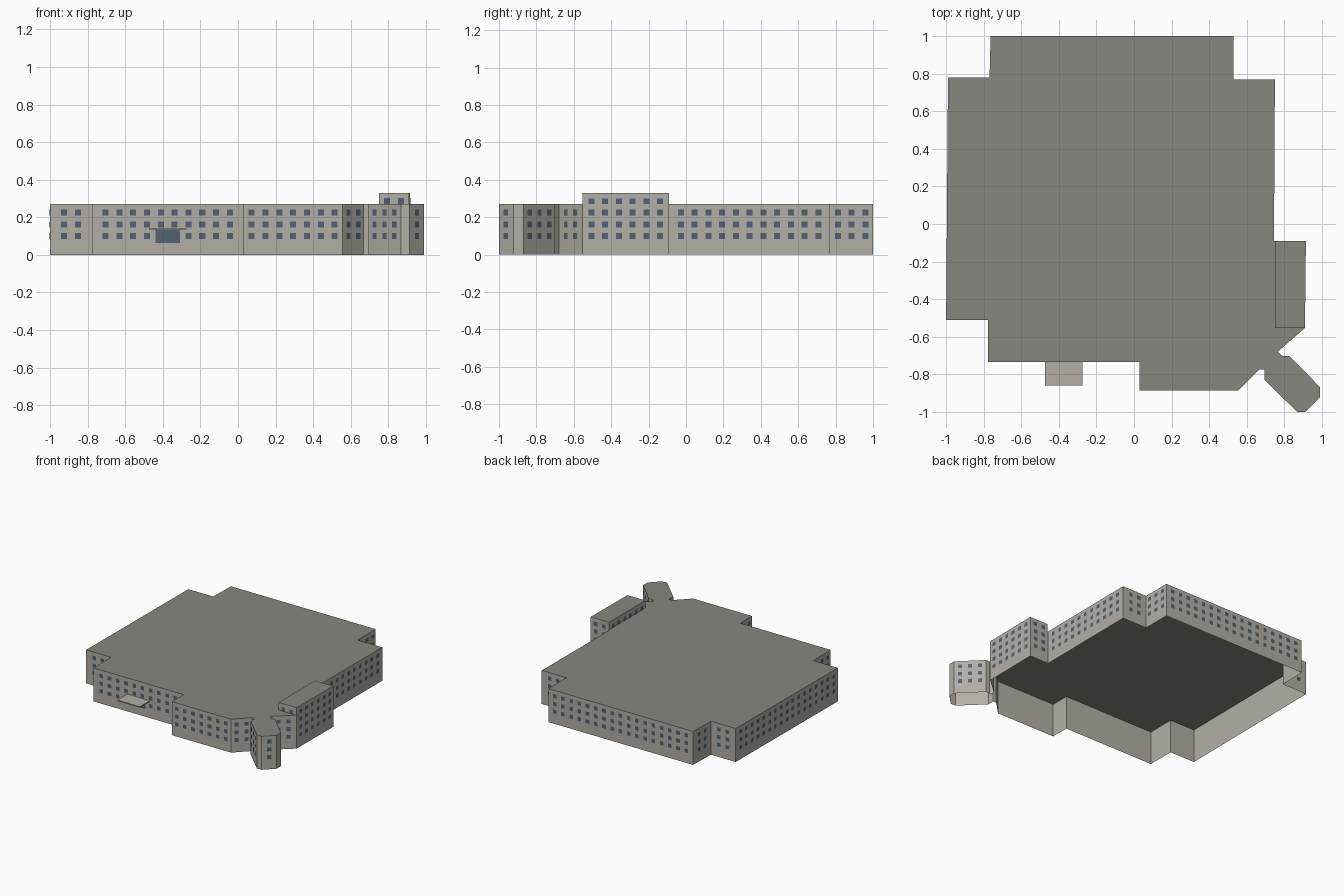
import bpy, bmesh, math
from mathutils import Vector

cube = bpy.data.objects.get("Cube")
if cube:
    bpy.data.objects.remove(cube, do_unlink=True)


def material(name, rgb):
    m = bpy.data.materials.new(name)
    m.use_nodes = True
    col = (*rgb, 1)
    m.diffuse_color = col
    m.node_tree.nodes["Principled BSDF"].inputs["Base Color"].default_value = col
    return m


WALL = material("warm_grey_wall", (0.45, 0.43, 0.385))
ROOF = material("dark_grey_roof", (0.25, 0.24, 0.21))
GLASS = material("slate_blue_glass", (0.085, 0.12, 0.17))

HEIGHT = 0.27
TOP = 0.33
BAY = 0.0735
ROWS = (0.1, 0.162, 0.225)
ATTIC = 0.286


def finish(bm, name, mats):
    mesh = bpy.data.meshes.new(name)
    bm.to_mesh(mesh)
    bm.free()
    for m in mats:
        mesh.materials.append(m)
    ob = bpy.data.objects.new(name, mesh)
    bpy.context.collection.objects.link(ob)
    return ob


def segments(points):
    return zip(points, points[1:] + points[:1])


def shell(name, points, z0, z1):
    """Walls and roof raised from a counter-clockwise plan, open below."""
    bm = bmesh.new()
    low = [bm.verts.new((x, y, z0)) for x, y in points]
    high = [bm.verts.new((x, y, z1)) for x, y in points]
    for i in range(len(points)):
        j = (i + 1) % len(points)
        bm.faces.new((low[i], low[j], high[j], high[i]))
    bm.faces.new(high).material_index = 1
    return finish(bm, name, (WALL, ROOF))


def pane(bm, centre, along, width, height):
    """A flat pane set just outside the wall."""
    out = Vector((along.y, -along.x, 0))
    c = centre + out * 0.003
    s, u = along * width / 2, Vector((0, 0, height / 2))
    bm.faces.new([bm.verts.new(p) for p in (c - s - u, c + s - u, c + s + u, c - s + u)])


def window_rows(bm, a, b, rows):
    a, b = Vector((*a, 0)), Vector((*b, 0))
    count = math.floor((b - a).length / 0.075 + 0.001)
    along = (b - a).normalized()
    for i in range(count):
        p = (a + b) / 2 + along * BAY * (i - (count - 1) / 2)
        for z in rows:
            behind_door = along.x > 0.99 and abs(p.x + 0.375) < 0.07 and z < 0.13
            if not behind_door:
                pane(bm, p + Vector((0, 0, z)), along, 0.032, 0.031)


# Main building with the wing and the corner tower
plan = [
    (-1, -0.51), (-0.778, -0.51), (-0.778, -0.735), (0.03, -0.735),
    (0.03, -0.885), (0.557, -0.885), (0.667, -0.775), (0.695, -0.775),
    (0.695, -0.83), (0.868, -1), (0.912, -1), (0.99, -0.922),
    (0.99, -0.868), (0.826, -0.702), (0.79, -0.702), (0.765, -0.68),
    (0.91, -0.553), (0.915, -0.09), (0.745, -0.09), (0.75, 0.77),
    (0.53, 0.77), (0.53, 1), (-0.763, 1), (-0.769, 0.78), (-0.99, 0.78),
]
shell("main_building", plan, 0, HEIGHT)

# Raised storey over the right wing
attic = [(0.75, -0.553), (0.91, -0.553), (0.915, -0.09), (0.75, -0.09)]
shell("raised_storey", attic, HEIGHT, TOP)

# Windows on every wall wide enough
bm = bmesh.new()
for a, b in segments(plan):
    window_rows(bm, a, b, ROWS)
for a, b in segments(attic):
    window_rows(bm, a, b, (ATTIC,))
finish(bm, "windows", (GLASS,))

# Entrance doors
bm = bmesh.new()
pane(bm, Vector((-0.375, -0.735, 0.098)), Vector((1, 0, 0)), 0.13, 0.068)
finish(bm, "entrance_doors", (GLASS,))

# Entrance canopy
bm = bmesh.new()
bmesh.ops.create_cube(bm, size=1)
bmesh.ops.scale(bm, vec=(0.2, 0.125, 0.008), verts=bm.verts)
bmesh.ops.translate(bm, vec=(-0.375, -0.7975, 0.135), verts=bm.verts)
finish(bm, "entrance_canopy", (WALL,))
